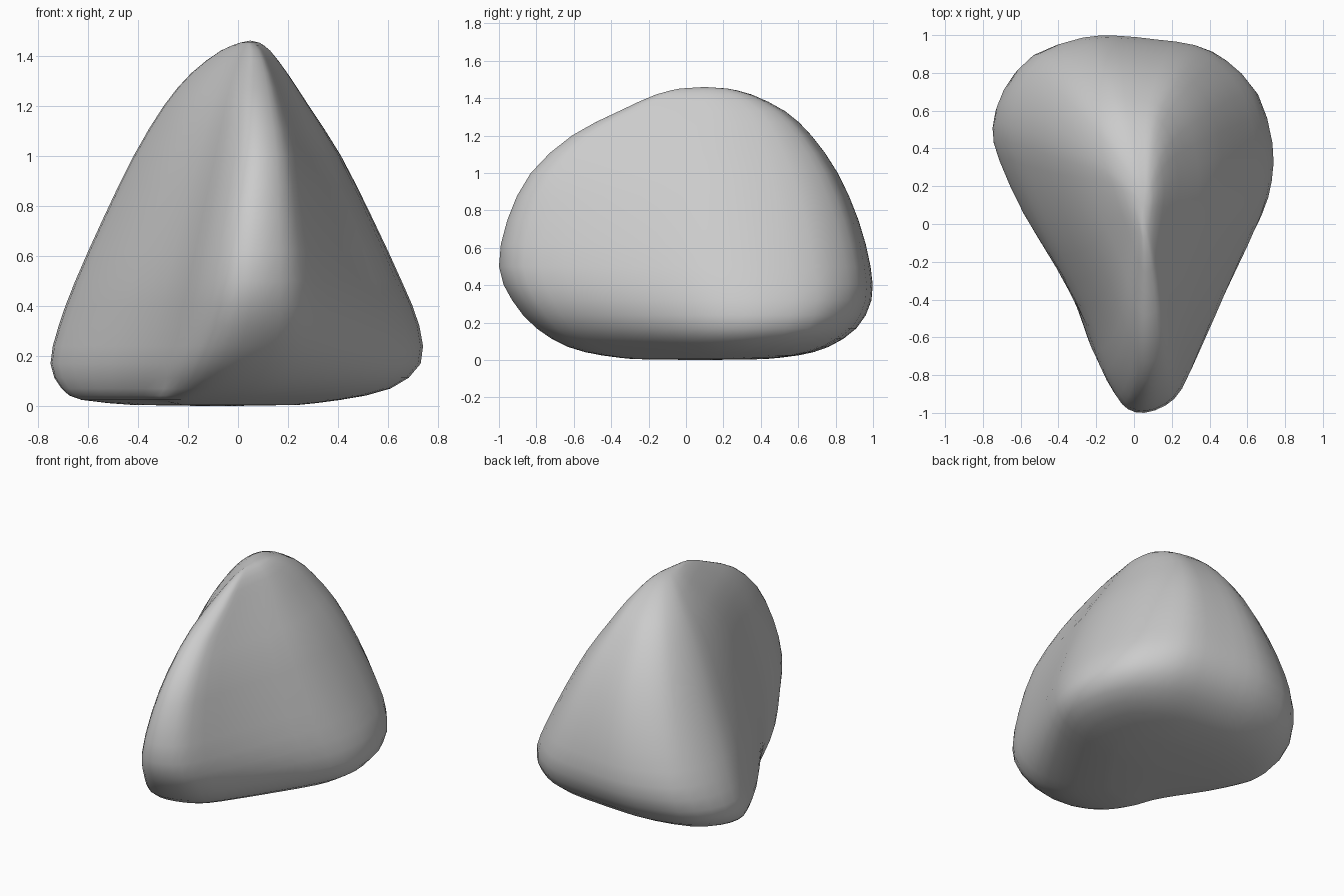
import bpy, bmesh

# Plan outline: rounded triangle with its narrow end to the front
PLAN = [(0.06, -1.0), (0.19, -0.96), (0.29, -0.87), (0.4, -0.65), (0.55, -0.32), (0.69, 0.0),
        (0.74, 0.2), (0.74, 0.42), (0.66, 0.7), (0.5, 0.87), (0.34, 0.95), (0.12, 0.98),
        (-0.1, 1.0), (-0.3, 0.99), (-0.56, 0.9), (-0.7, 0.73), (-0.75, 0.53), (-0.71, 0.33),
        (-0.57, 0.0), (-0.4, -0.3), (-0.27, -0.55), (-0.19, -0.77), (-0.11, -0.91), (-0.04, -0.98)]

# Levels: z, left x, right x, front y, back y, sideways shift of the front tip
LEVELS = [(0.005, -0.42, 0.25, -0.28, 0.42, -0.06),
          (0.025, -0.62, 0.42, -0.45, 0.6, -0.08),
          (0.07, -0.70, 0.62, -0.63, 0.76, -0.08),
          (0.17, -0.745, 0.74, -0.80, 0.91, -0.07),
          (0.32, -0.715, 0.73, -0.93, 0.99, -0.03),
          (0.50, -0.65, 0.655, -1.0, 0.985, 0.0),
          (0.75, -0.54, 0.535, -0.955, 0.92, 0.03),
          (1.00, -0.42, 0.405, -0.83, 0.81, 0.06),
          (1.20, -0.30, 0.275, -0.61, 0.67, 0.07),
          (1.33, -0.19, 0.19, -0.36, 0.53, 0.06),
          (1.42, -0.07, 0.125, -0.16, 0.35, 0.03),
          (1.452, 0.01, 0.085, -0.03, 0.22, 0.0)]


def spline(a, b, c, d, t):
    return [0.5 * (2 * q + (r - p) * t + (2 * p - 5 * q + 4 * r - s) * t * t
                   + (3 * q - p - 3 * r + s) * t ** 3) for p, q, r, s in zip(a, b, c, d)]


def refine(rows, closed):
    n = len(rows)
    out = []
    for i in range(n if closed else n - 1):
        ks = [(i + k) % n if closed else min(max(i + k, 0), n - 1) for k in (-1, 0, 1, 2)]
        out += [spline(*(rows[k] for k in ks), t) for t in (0, 0.5)]
    return out if closed else out + [rows[-1]]


# Boulder: loft the outline through the levels and close both ends
plan = refine(PLAN, True)
bm = bmesh.new()
rings = []
for z, xl, xr, yf, yb, shift in refine(LEVELS, False):
    ring = []
    for x, y in plan:
        v = (y + 1) / 2
        px = xl + (x + 0.75) / 1.5 * (xr - xl) + shift * (1 - v) ** 2
        ring.append(bm.verts.new((px, yf + v * (yb - yf), z)))
    rings.append(ring)
n = len(plan)
for a, b in zip(rings, rings[1:]):
    for i in range(n):
        j = (i + 1) % n
        bm.faces.new((a[i], a[j], b[j], b[i]))
for ring, tip in ((rings[0], (-0.08, 0.08, 0.0)), (rings[-1], (0.05, 0.1, 1.46))):
    c = bm.verts.new(tip)
    for i in range(n):
        bm.faces.new((ring[i], ring[(i + 1) % n], c))
bmesh.ops.recalc_face_normals(bm, faces=bm.faces)
for f in bm.faces:
    f.smooth = True
mesh = bpy.data.meshes.new("boulder")
bm.to_mesh(mesh)
bm.free()
boulder = bpy.data.objects.new("boulder", mesh)
bpy.context.collection.objects.link(boulder)
